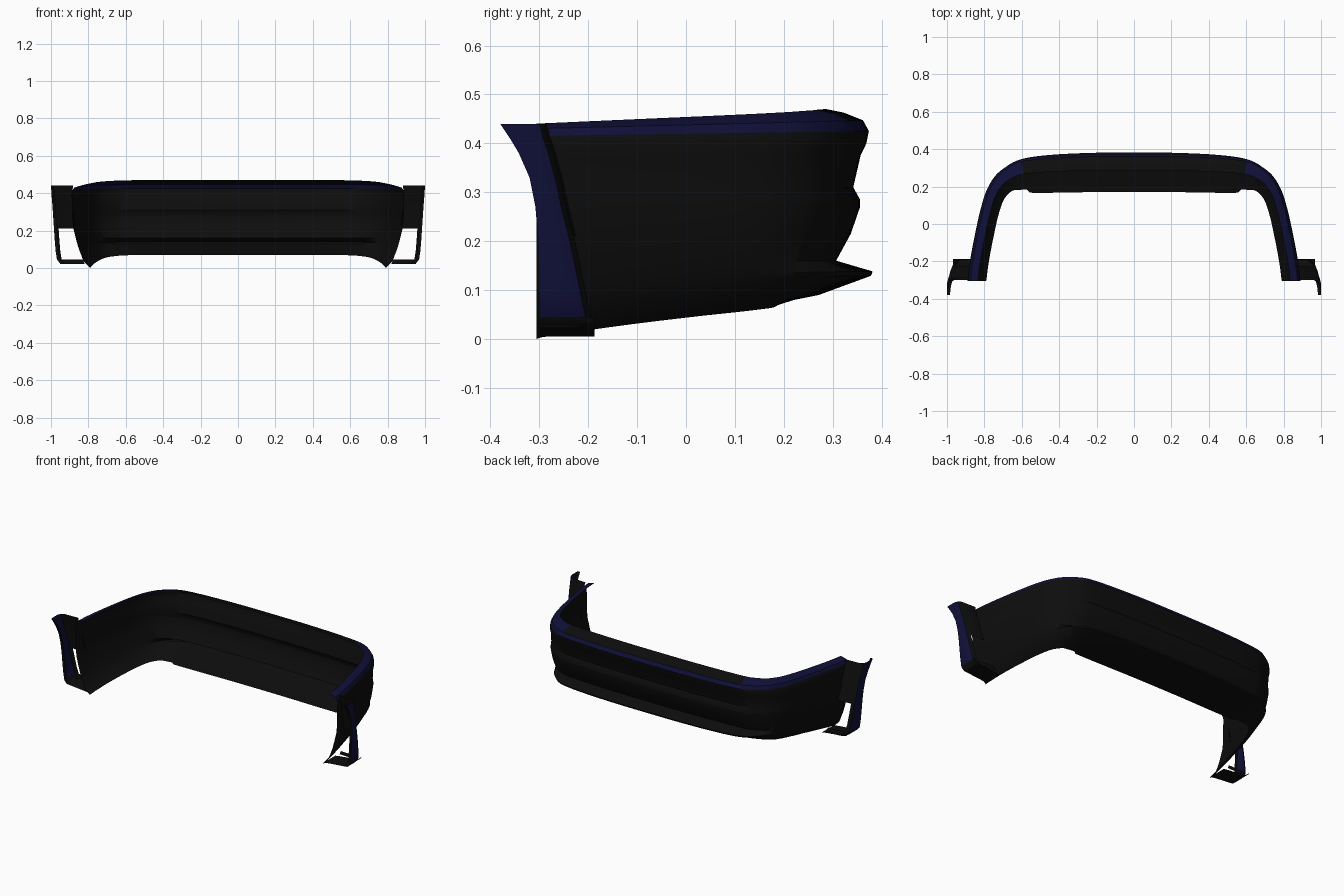
import bpy, math
from mathutils import Vector

if "Cube" in bpy.data.objects:
    bpy.data.objects.remove(bpy.data.objects["Cube"])


def material(name, rgb):
    m = bpy.data.materials.new(name)
    m.diffuse_color = (*rgb, 1)
    m.use_nodes = True
    m.node_tree.nodes["Principled BSDF"].inputs["Base Color"].default_value = m.diffuse_color
    return m


BLACK = material("black plastic", (0.004, 0.004, 0.004))
BLUE = material("dark navy paint", (0.005, 0.005, 0.04))


def lerp(a, b, t):
    return a + (b - a) * t


def catmull(pts, n):
    """Smooth curve through points of any dimension."""
    P = [tuple(2 * a - b for a, b in zip(pts[0], pts[1]))] + pts
    P.append(tuple(2 * a - b for a, b in zip(pts[-1], pts[-2])))
    out = []
    for i in range(1, len(P) - 2):
        for k in range(n):
            t = k / n
            out.append(tuple(0.5 * (2 * b + (c - a) * t + (2 * a - 5 * b + 4 * c - d) * t * t
                             + (3 * b - a - 3 * c + d) * t ** 3)
                             for a, b, c, d in zip(P[i - 1], P[i], P[i + 1], P[i + 2])))
    return out + [tuple(pts[-1])]


def sheet(name, rows, keep=lambda i, j: True, blue=lambda i, j: False):
    """Grid surface from rows of points, mirrored across x."""
    w = len(rows[0])
    faces, mats = [], []
    for i in range(len(rows) - 1):
        for j in range(w - 1):
            if keep(i, j):
                a = i * w + j
                faces.append((a, a + 1, a + w + 1, a + w))
                mats.append(1 if blue(i, j) else 0)
    me = bpy.data.meshes.new(name)
    me.from_pydata([p for r in rows for p in r], [], faces)
    me.materials.append(BLACK)
    me.materials.append(BLUE)
    for p, m in zip(me.polygons, mats):
        p.material_index = m
    ob = bpy.data.objects.new(name, me)
    bpy.context.collection.objects.link(ob)
    bpy.ops.object.select_all(action='DESELECT')
    bpy.context.view_layer.objects.active = ob
    ob.select_set(True)
    bpy.ops.object.shade_smooth_by_angle(angle=math.radians(32))
    mod = ob.modifiers.new("mirror", 'MIRROR')
    mod.use_clip = True
    return ob


# Bumper shell: plan curve (x, y, blend from rear section to side section)
plan = catmull([(0, .382, 0), (.2, .381, 0), (.4, .374, .03), (.55, .362, .12), (.63, .345, .25),
                (.69, .31, .48), (.74, .265, .72), (.775, .21, .88), (.80, .15, .97),
                (.825, .06, 1), (.845, -.03, 1), (.865, -.13, 1), (.88, -.22, 1), (.89, -.306, 1)], 4)
# Section points as (inset from plan curve, height), top to bottom
rear = [(.095, .47), (.06, .463), (.02, .447), (.008, .425), (.013, .40), (.025, .375), (.04, .31),
        (.026, .285), (.026, .27), (.045, .215), (.075, .16), (0, .138), (.004, .129),
        (.11, .09), (.21, .07)]
side = [(.055, .44), (.04, .437), (.015, .43), (.005, .415), (0, .39), (.003, .37), (.004, .31),
        (.003, .285), (.003, .27), (.01, .21), (.025, .15), (.035, .115), (.04, .10),
        (.065, .035), (.10, 0)]
shell = []
for i, (x, y, s) in enumerate(plan):
    a, b = plan[max(i - 1, 0)], plan[min(i + 1, len(plan) - 1)]
    tx, ty = Vector((b[0] - a[0], b[1] - a[1])).normalized()
    if i == 0:
        tx, ty = 1, 0
    t = max(0, min(1, (.382 - y) / .688))
    row = []
    for k, ((d0, z0), (d1, z1)) in enumerate(zip(rear, side)):
        d = lerp(d0, d1, s)
        z = lerp(z0, z1, t ** (1.5 if k > 8 else 1))
        row.append((x + ty * d, y - tx * d, z))
    if i == len(plan) - 1:
        row = [(p[0], -.306, p[2]) for p in row]
    shell.append(row)
sheet("bumper_shell", shell,
      blue=lambda i, j: j == 2 or (j < 3 and plan[i][2] > .2))

# Wheel arch flare: (z, body x, outer x, back y, front y)
levels = [(.44, .882, 1.0, -.285, -.38), (.41, .885, .998, -.277, -.36), (.38, .885, .996, -.267, -.342),
          (.33, .88, .992, -.253, -.32), (.27, .875, .988, -.24, -.308), (.21, .87, .984, -.225, -.303),
          (.15, .86, .98, -.212, -.301), (.09, .845, .975, -.2, -.3), (.045, .83, .968, -.19, -.3),
          (.022, .82, .95, -.187, -.3)]
flare = [[(bx, yb, z), (xo - .025, yb - .004, z), (xo - .008, yb - .015, z), (xo, yb - .035, z),
          (xo, yf, z), (xo - .016, yf, z)] for z, bx, xo, yb, yf in levels]
# lower opening is left between the closed panel and the bottom strip
sheet("arch_flare", flare, keep=lambda i, j: not (j == 0 and 5 <= i < 8),
      blue=lambda i, j: j in (2, 3) and i < 8)

# Bottom strip joining shell and flare
strip = [[(x, -.187, z), (x, -.3, z)] for x, z in
         [(.79, .005), (.82, .01), (.88, .016), (.93, .02), (.95, .024), (.964, .036), (.968, .045)]]
sheet("bottom_strip", strip)
